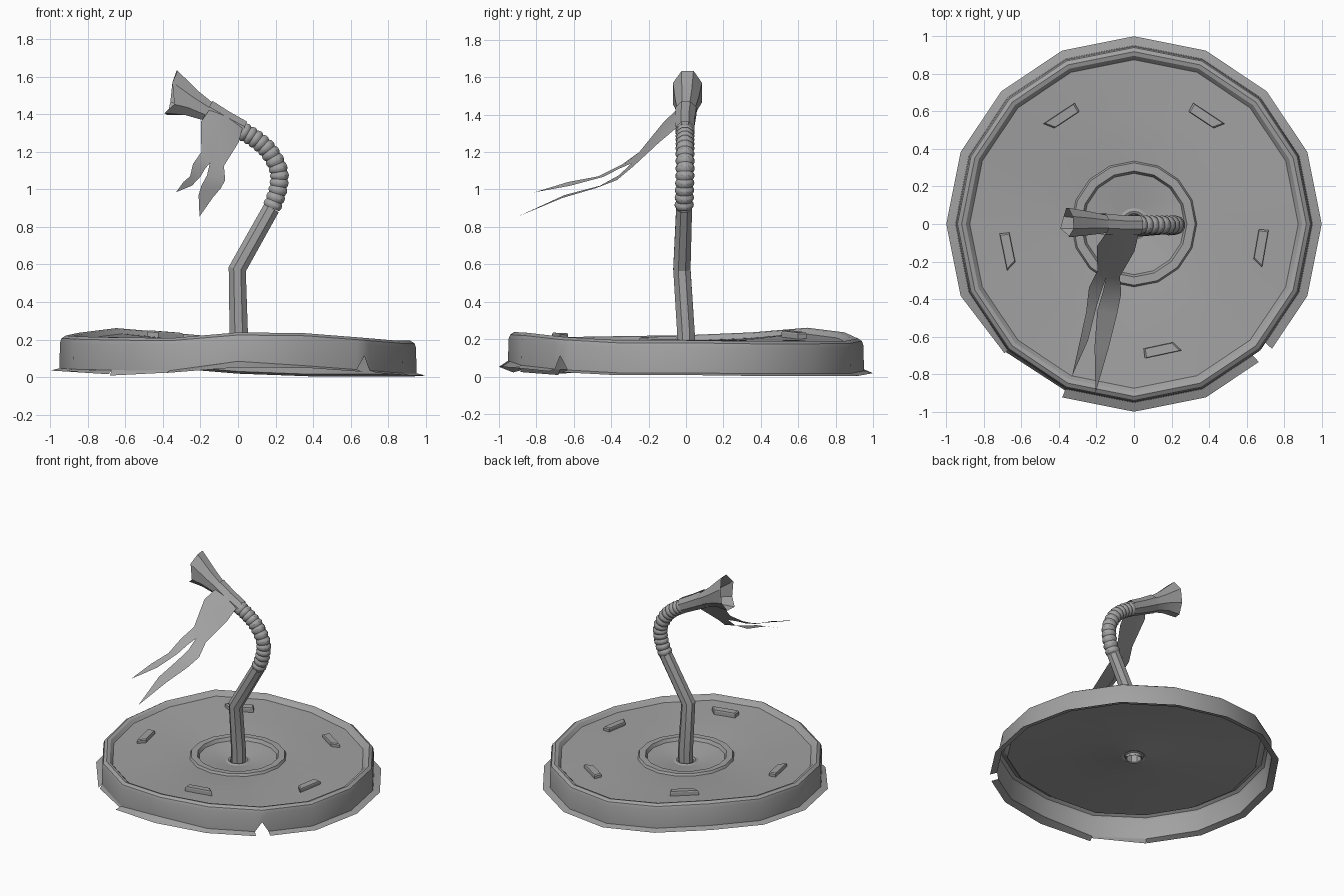
import bpy, bmesh, math
from mathutils import Vector

cube = bpy.data.objects.get("Cube")
if cube:
    bpy.data.objects.remove(cube, do_unlink=True)

grey = bpy.data.materials.new("plain_grey")
grey.use_nodes = True
GREY = (0.36, 0.36, 0.36, 1)
grey.diffuse_color = GREY
grey.node_tree.nodes["Principled BSDF"].inputs["Base Color"].default_value = GREY


def finish(name, bm, smooth=30):
    bmesh.ops.recalc_face_normals(bm, faces=bm.faces)
    mesh = bpy.data.meshes.new(name)
    bm.to_mesh(mesh)
    bm.free()
    obj = bpy.data.objects.new(name, mesh)
    bpy.context.collection.objects.link(obj)
    mesh.materials.append(grey)
    bpy.ops.object.select_all(action='DESELECT')
    obj.select_set(True)
    bpy.context.view_layer.objects.active = obj
    if smooth:
        bpy.ops.object.shade_smooth_by_angle(angle=math.radians(smooth))


def bridge(bm, rings, skip=lambda row, col: False, closed=True):
    n = len(rings[0])
    for row, (a, b) in enumerate(zip(rings, rings[1:])):
        for i in range(n if closed else n - 1):
            if not skip(row, i):
                j = (i + 1) % n
                bm.faces.new((a[i], a[j], b[j], b[i]))


# Dented lid: sixteen corners, each lifted by its own amount
LIFT = [.008, .003, .003, .004, .018, .05, .075, .05, .035, .03, .025, .022, .052, .048, .025, .008]
SPLIT = 14          # corner where the wall is notched
GAP = 0.13
stations = sorted(list(range(16)) + [SPLIT - GAP, SPLIT + GAP])


def corner(k, r):
    a = math.tau * k / 16
    return Vector((r * math.cos(a), r * math.sin(a), 0))


def lid_point(t, r, z):
    k = int(t)
    f = t - k
    p = corner(k, r).lerp(corner(k + 1, r), f)
    lift = LIFT[k % 16] * (1 - f) + LIFT[(k + 1) % 16] * f
    w = max(0, min(1, (r - 0.3) / 0.57))
    p.z = z + lift * w + 0.028 * (1 - w)
    return p


PROFILE = [(1, 0), (.952, .012), (.948, .15), (.94, .172), (.918, .186), (.896, .18),
           (.875, .156), (.6, .155), (.34, .149), (.2, .132), (.085, .115), (.068, .122),
           (.056, .117), (.05, .1), (.06, .094)]
bm = bmesh.new()
rings = [[bm.verts.new(lid_point(t, r, z)) for t in stations] for r, z in PROFILE]
notch = stations.index(SPLIT)
rings[1][notch].co.z += 0.075
rings[1][stations.index(12)].co.z += 0.02
torn = stations.index(10)
rings[0][torn].co = lid_point(10, .975, -.01)
bridge(bm, rings, lambda row, i: row == 0 and i in (torn, notch - 1, notch))
bmesh.ops.delete(bm, geom=[v for v in bm.verts if not v.link_faces], context='VERTS')
finish("lid", bm)

# Stretch of lip bent straight down
bm = bmesh.new()
bridge(bm, [[bm.verts.new(lid_point(t, .952, .012)) for t in (10, 11)],
            [bm.verts.new(lid_point(10, .965, -.017)), bm.verts.new(lid_point(11, .96, .002))]], closed=False)
finish("bent_lip", bm)

# Raised ring on the lid around the straw
bm = bmesh.new()
bridge(bm, [[bm.verts.new(lid_point(t, r, z)) for t in range(16)]
            for r, z in ((.335, .149), (.326, .166), (.282, .166), (.27, .142))])
finish("raised_ring", bm)

# Five skewed tabs that follow the slope of the lid
for n, deg in enumerate((123.5, 56.5, 350, 282, 191.5)):
    a = math.radians(deg)
    out = Vector((math.cos(a), math.sin(a), 0))
    side = Vector((-out.y, out.x, 0))
    slant = -1 if n in (1, 2) else 1
    height = .034 if n in (0, 3) else .026
    outline = [(.66, -.08), (.66, .08), (.712, .1), (.712, -.1)]
    bm = bmesh.new()
    rows = []
    for z, shrink in ((0, 1), (height * .75, 1), (height, .9)):
        row = []
        for r, s in outline:
            p = out * (.686 + (r - .686) * shrink) + side * (s * shrink + slant * (r - .686) * .3)
            t = (math.atan2(p.y, p.x) / math.tau * 16) % 16
            p.z = lid_point(t, p.length, .156 + z).z
            row.append(bm.verts.new(p))
        rows.append(row)
    bridge(bm, rows)
    bm.faces.new(rows[-1])
    finish("tab_%d" % (n + 1), bm, 0)


# Tubes swept along a path lying close to the XZ plane
def sweep(bm, sections, sides=8):
    centres = [Vector(s[0]) for s in sections]
    rings = []
    for i, (c, up_r, side_r) in enumerate(sections):
        t = centres[min(i + 1, len(centres) - 1)] - centres[max(i - 1, 0)]
        t.y = 0
        t.normalize()
        side = Vector((0, 1, 0))
        up = t.cross(side)
        ring = []
        for k in range(sides):
            a = math.tau * (k + .5) / sides
            ring.append(bm.verts.new(centres[i] + up * up_r * math.cos(a) + side * side_r * math.sin(a)))
        rings.append(ring)
    bridge(bm, rings)
    return rings


# Lower straw
bm = bmesh.new()
sweep(bm, [((.004, 0, .125), .052, .05), ((.004, 0, .23), .053, .051),
           ((-.004, -.022, .575), .051, .05), ((.178, -.01, .9), .048, .046)])
finish("lower_straw", bm, 20)

# Ribbed bend follows a smooth curve through a few points
BEND = [Vector(p) for p in ((.14, -.01, .82), (.178, -.01, .9), (.213, -.008, 1.0), (.217, -.005, 1.1),
                            (.167, -.005, 1.2), (.097, -.005, 1.265), (.02, -.005, 1.312), (-.06, -.005, 1.36))]


def bend_at(u):
    i = min(int(u), 4)
    f = u - i
    a, b, c, d = BEND[i:i + 4]
    return .5 * (2 * b + (c - a) * f + (2 * a - 5 * b + 4 * c - d) * f * f + (3 * b - a - 3 * c + d) * f ** 3)


RIBS = 13
bm = bmesh.new()
sections = []
for k in range(RIBS * 4 + 1):
    rad = (.045, .051, .053, .051)[k % 4]
    sections.append((bend_at(5 * k / (RIBS * 4)), rad, rad * .97))
sweep(bm, sections, 10)
finish("ribbed_bend", bm, 35)

# Flared upper straw with a ragged, bitten mouth
bm = bmesh.new()
rings = sweep(bm, [((.03, -.005, 1.31), .048, .048), ((-.08, -.005, 1.37), .052, .048),
                   ((-.16, 0, 1.415), .057, .052), ((-.25, .004, 1.462), .08, .068),
                   ((-.355, .008, 1.518), .125, .084)])
axis = Vector((-.85, 0, .5))
for v, push in zip(rings[-1], (-.04, -.02, .02, .03, .025, .02, -.045, -.02)):
    v.co += axis * push
finish("upper_straw", bm, 20)

# Wrapper collar round the straw
bm = bmesh.new()
sweep(bm, [((.025, -.005, 1.315), .056, .054), ((-.07, -.005, 1.365), .059, .056),
           ((-.165, 0, 1.418), .066, .06)])
finish("wrapper_collar", bm, 20)

# Torn wrapper sheet ending in two ragged prongs
bm = bmesh.new()


def strip(rows):
    made = [[bm.verts.new(p) for p in row] for row in rows]
    for a, b in zip(made, made[1:]):
        if len(b) == 1:
            bm.faces.new((a[0], a[1], b[0]))
        else:
            bridge(bm, [a, b], closed=False)


fork = (-.15, -.29, 1.14)
left, right = (-.195, -.25, 1.2), (-.075, -.28, 1.125)
top = [(-.13, -.02, 1.455), (-.06, -.045, 1.4), (.025, -.05, 1.33)]
middle = [(-.198, -.12, 1.36), (-.1, -.14, 1.31), (.003, -.145, 1.25)]
strip([top, middle, [left, fork, right]])
strip([(left, fork), ((-.24, -.34, 1.135), (-.175, -.36, 1.11)), ((-.255, -.47, 1.07), (-.2, -.44, 1.068)),
       ((-.29, -.63, 1.04), (-.245, -.62, 1.02)), ((-.33, -.81, .985),)])
strip([(fork, right), ((-.165, -.36, 1.075), (-.068, -.37, 1.05)), ((-.195, -.46, 1.02), (-.09, -.48, 1.008)),
       ((-.21, -.65, .97), (-.135, -.66, .955)), ((-.205, -.9, .855),)])
bmesh.ops.remove_doubles(bm, verts=bm.verts, dist=.0005)
finish("wrapper_sheet", bm, 40)
